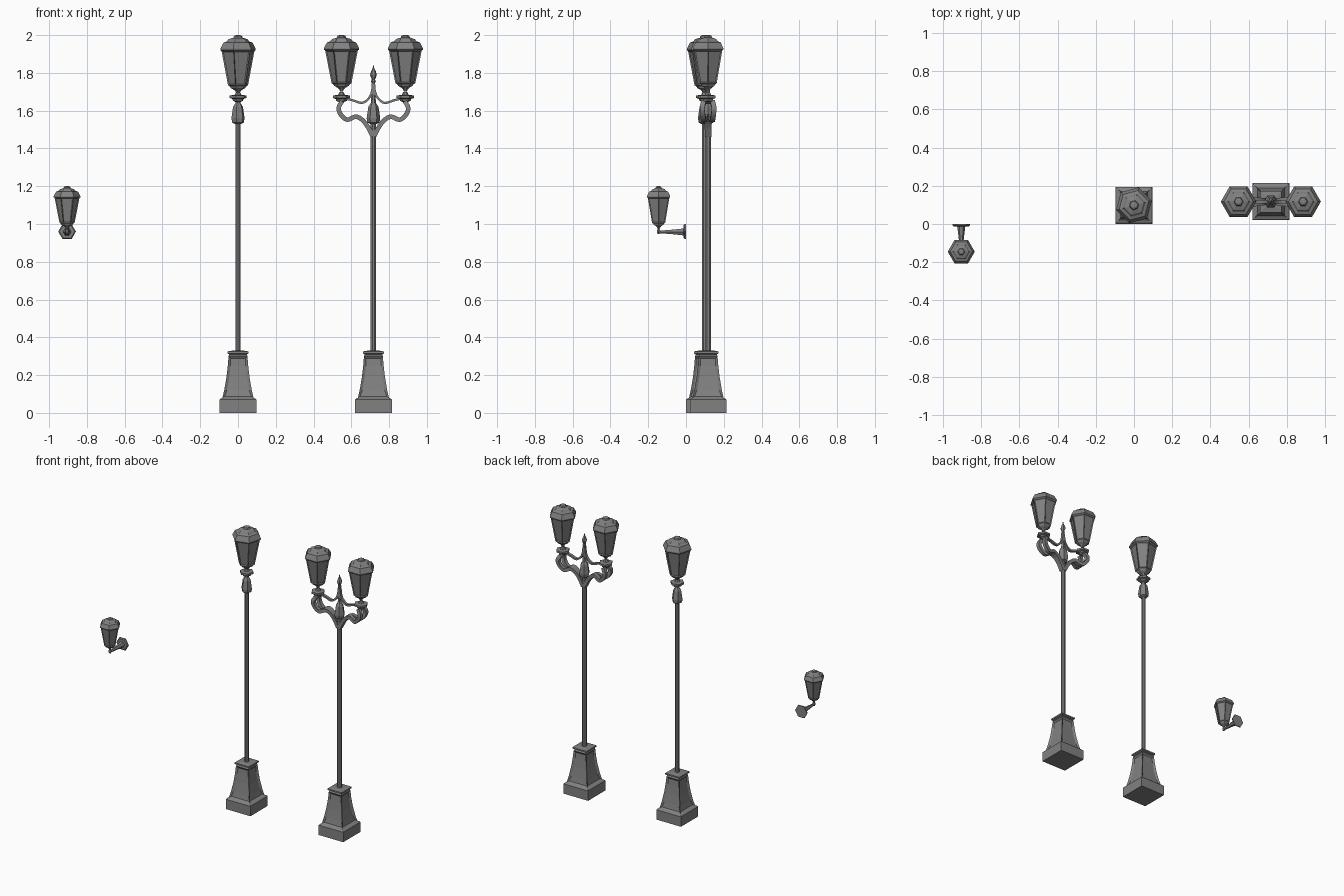
import bpy, bmesh
from math import sin, cos, radians, sqrt
from mathutils import Vector, Matrix

if "Cube" in bpy.data.objects:
    bpy.data.objects.remove(bpy.data.objects["Cube"])

# Dark painted iron
iron = bpy.data.materials.new("dark_iron")
iron.diffuse_color = (.22, .22, .22, 1)
iron.use_nodes = True
iron.node_tree.nodes["Principled BSDF"].inputs["Base Color"].default_value = iron.diffuse_color


def finish(name, bm, loc):
    bmesh.ops.recalc_face_normals(bm, faces=bm.faces)
    me = bpy.data.meshes.new(name)
    bm.to_mesh(me)
    bm.free()
    me.materials.append(iron)
    ob = bpy.data.objects.new(name, me)
    ob.location = loc
    bpy.context.collection.objects.link(ob)
    return ob


def loft(name, profile, n, loc, rot=0, panels=None, inset=0.008, depth=0.006, axis='Z', scale=1):
    """n-sided turned shape from (radius, height) pairs, optional recessed side panels"""
    bm = bmesh.new()
    rings = []
    for r, z in profile:
        angles = [radians(rot + 360 * k / n) for k in range(n)]
        rings.append([bm.verts.new((r * cos(a) * scale, r * sin(a) * scale, z * scale)) for a in angles])
    rows = []
    for a, b in zip(rings, rings[1:]):
        rows.append([bm.faces.new((a[k], a[(k + 1) % n], b[(k + 1) % n], b[k])) for k in range(n)])
    bm.faces.new(rings[0][::-1])
    bm.faces.new(rings[-1])
    bmesh.ops.recalc_face_normals(bm, faces=bm.faces)
    if panels:
        for k in range(n):
            side = [rows[i][k] for i in range(*panels)]
            bmesh.ops.inset_region(bm, faces=side, thickness=inset * scale, depth=0)
            # push the inner panel straight inward
            normal = Vector()
            for f in side:
                f.normal_update()
                normal += f.normal
            normal.normalize()
            verts = {v for f in side for v in f.verts}
            bmesh.ops.translate(bm, verts=list(verts), vec=-normal * depth * scale)
    if axis == 'Y':
        bmesh.ops.rotate(bm, verts=bm.verts, matrix=Matrix.Rotation(radians(90), 3, 'X'))
    return finish(name, bm, loc)


def sweep(name, pts, loc, side, bar=.01, thick=.006, steps=4):
    """rectangular bar along smoothed (x, y, z) points, mirrored in x by side"""
    p = [Vector(q) for q in pts]
    p = [2 * p[0] - p[1]] + p + [2 * p[-1] - p[-2]]
    path = []
    for i in range(1, len(p) - 2):
        a, b, c, d = p[i - 1:i + 3]
        for s in range(steps):
            t = s / steps
            path.append(0.5 * (2 * b + (c - a) * t + (2 * a - 5 * b + 4 * c - d) * t ** 2
                               + (3 * b - a - 3 * c + d) * t ** 3))
    path.append(p[-2])
    bm = bmesh.new()
    rings = []
    for i, q in enumerate(path):
        t = path[min(i + 1, len(path) - 1)] - path[max(i - 1, 0)]
        t = Vector((t.x, t.z)).normalized()
        rings.append([bm.verts.new((side * (q.x - t.y * v * thick), q.y + u * bar, q.z + t.x * v * thick))
                      for u, v in ((-1, -1), (1, -1), (1, 1), (-1, 1))])
    for a, b in zip(rings, rings[1:]):
        for k in range(4):
            bm.faces.new((a[k], a[(k + 1) % 4], b[(k + 1) % 4], b[k]))
    bm.faces.new(rings[0])
    bm.faces.new(rings[-1])
    return finish(name, bm, loc)


# Lantern profile measured down from its top
LANTERN = [(.008, -.31), (.014, -.298), (.022, -.29), (.04, -.28), (.044, -.272), (.055, -.265),
           (.09, -.085), (.097, -.08), (.097, -.072), (.08, -.04), (.062, -.034), (.052, -.022),
           (.026, -.014), (.022, -.004), (.012, 0)]


def lantern(name, x, y, top, rot=0, scale=1):
    loft(name, LANTERN, 6, (x, y, top), rot, panels=(5, 6), scale=scale)


def post(name, x, y, r, top):
    q = sqrt(2)
    base = [(.097, 0), (.097, .07), (.09, .077), (.082, .08), (.072, .125), (.061, .19), (.054, .25),
            (.05, .3), (.046, .31), (.056, .315), (.056, .325), (.03, .33)]
    loft(name + "_base", [(a * q, z) for a, z in base], 4, (x, y, 0), 45, panels=(3, 7), inset=.014, depth=.009)
    loft(name + "_pole", [(r, .32), (r, top)], 8, (x, y, 0), 22.5)


PLATE = [(.012, 1.645), (.028, 1.652), (.03, 1.662), (.046, 1.667), (.046, 1.68), (.018, 1.684), (.01, 1.7)]
KNOB = [(.018, 1.53), (.032, 1.537), (.036, 1.56), (.027, 1.62), (.014, 1.64), (.012, 1.66)]

# Single street lamp
post("single_lamp", 0, .098, .0145, 1.55)
loft("single_lamp_knob", KNOB, 6, (0, .098, 0), 15)
loft("single_lamp_plate", PLATE, 6, (0, .098, 0), 15)
lantern("single_lamp_lantern", 0, .098, 2, 15)

# Double street lamp
DX, DY = .717, .117
post("double_lamp", DX, DY, .016, 1.56)
loft("double_lamp_knob", KNOB, 6, (DX, DY, 0))
loft("double_lamp_finial", [(.014, 1.63), (.01, 1.70), (.008, 1.745), (.013, 1.755), (.009, 1.765),
                            (.018, 1.79), (.012, 1.81), (.005, 1.822), (.002, 1.838)], 6, (DX, DY, 0))
for s, tag in ((-1, "left"), (1, "right")):
    # Lower scroll: two bars fanning apart towards the lantern
    for f in (-1, 1):
        sweep("lower_arm_%s_%s" % (tag, "front" if f < 0 else "back"),
              [(.004, f * .004, 1.465), (.03, f * .005, 1.515), (.06, f * .008, 1.552),
               (.095, f * .013, 1.568), (.138, f * .022, 1.552), (.172, f * .028, 1.578),
               (.184, f * .031, 1.615), (.166, f * .022, 1.65)], (DX, DY, 0), s, .013, .012)
    # Thin upper scroll
    sweep("upper_arm_" + tag, [(.165, 0, 1.668), (.11, 0, 1.655), (.06, 0, 1.641), (.025, 0, 1.665),
                               (.008, 0, 1.70), (.003, 0, 1.745)], (DX, DY, 0), s)
    loft("double_lamp_plate_" + tag, PLATE, 6, (DX + s * .169, DY, 0))
    lantern("double_lamp_lantern_" + tag, DX + s * .169, DY, 2, 0, .96)

# Wall lamp
WX, WY = -.905, -.145
lantern("wall_lamp_lantern", WX, WY, 1.2, 0, .73)
loft("wall_lamp_stem", [(.006, .948), (.011, .955), (.011, .965), (.006, .972), (.008, .99)], 6, (WX, WY, 0))
loft("wall_lamp_arm", [(.022, .008), (.019, .03), (.014, .07), (.007, .15)], 6, (WX, 0, .958), axis='Y')
loft("wall_plate", [(.047, 0), (.047, .007), (.04, .012)], 6, (WX, 0, .96), axis='Y')
